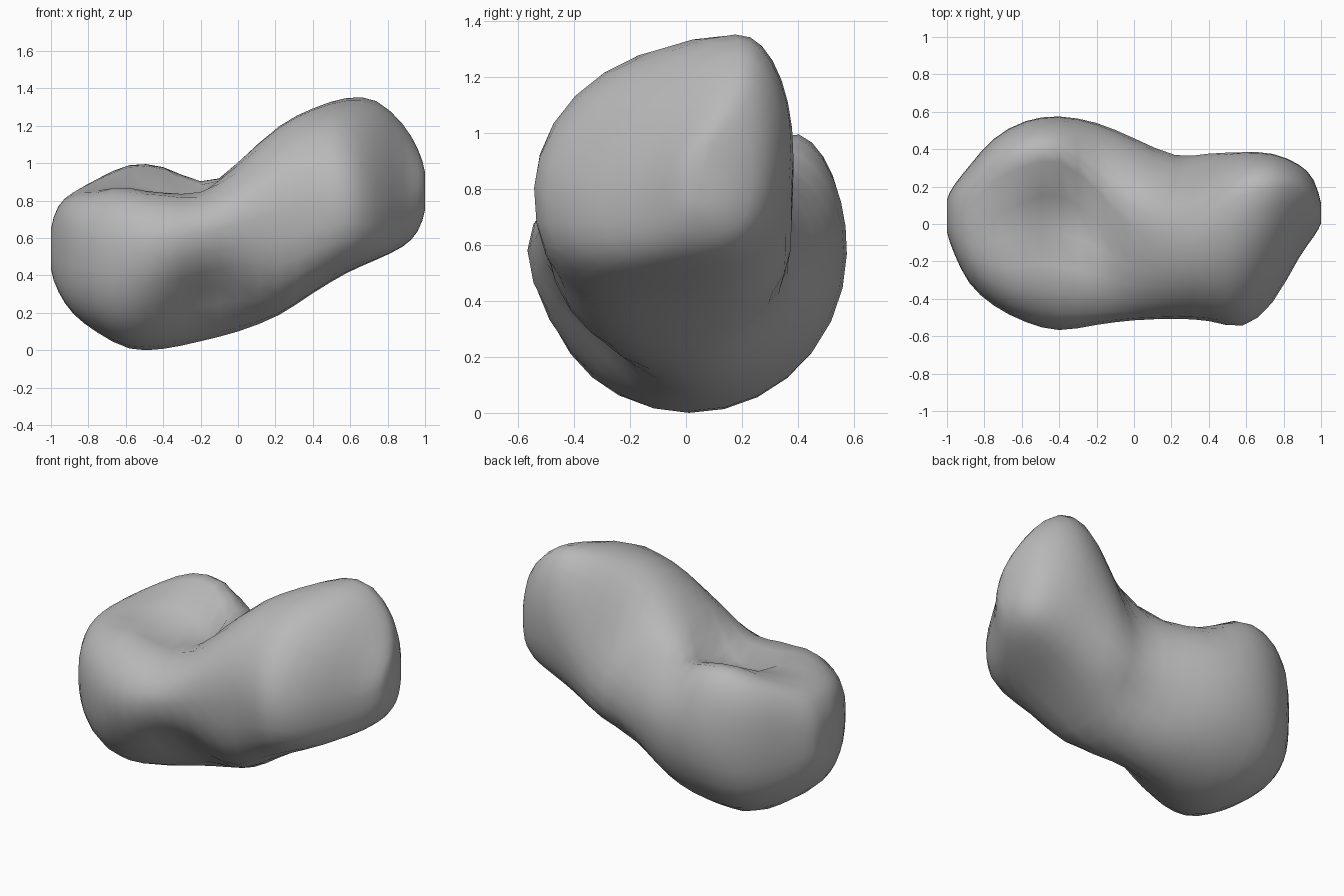
import bpy
import bmesh
from math import cos, sin, tau, exp
from mathutils import Vector

cube = bpy.data.objects.get("Cube")
if cube:
    bpy.data.objects.remove(cube, do_unlink=True)

SIDES = 28
STEPS = 2

# Stations along the body:
# x, front y, back y, bottom z, top z, y of top, y of bottom, z of front, z of back
STATIONS = [
    (-1.0, -.05, .14, .42, .66, .04, .03, .55, .55),
    (-.96, -.16, .21, .31, .78, .05, .02, .55, .55),
    (-.88, -.32, .31, .19, .86, .10, .0, .56, .55),
    (-.75, -.44, .46, .09, .93, .25, .0, .56, .56),
    (-.58, -.53, .555, .0, 1.01, .33, .0, .57, .57),
    (-.40, -.58, .58, .0, 1.0, .36, .02, .58, .57),
    (-.20, -.55, .545, .04, .93, .2, .02, .62, .57),
    (.0, -.52, .465, .09, 1.03, -.03, .0, .68, .58),
    (.22, -.51, .375, .18, 1.21, -.05, .0, .75, .6),
    (.40, -.52, .39, .30, 1.3, .04, .0, .8, .7),
    (.58, -.555, .39, .41, 1.355, .17, .0, .81, .87),
    (.74, -.43, .38, .48, 1.34, .19, .02, .76, .96),
    (.88, -.18, .32, .55, 1.21, .19, .06, .77, .9),
    (.96, -.07, .24, .63, 1.08, .14, .08, .82, .86),
    (1.0, .0, .11, .74, .96, .07, .05, .85, .85),
]

# Hollows: centre, radii, push
HOLLOWS = [
    ((-.43, .0, .95), (.3, .2, .4), (0, 0, -.19)),
    ((-.42, .08, .85), (.22, .13, .4), (0, 0, -.06)),
    ((-.17, -.42, .2), (.24, .25, .25), (0, .1, .08)),
    ((.24, .28, .95), (.25, .2, .3), (0, -.04, -.1)),
    ((.2, .3, .28), (.17, .17, .15), (0, -.03, .05)),
]


def clamp(t):
    return min(max(t, 0), 1)


def blend(a, b, c, d, t):
    """Smooth curve through b and c."""
    return b + .5 * t * (c - a + t * (2*a - 5*b + 4*c - d + t * (3*(b - c) + d - a)))


def squareness(x, c, h):
    """Boxier left end and underside, sloping front shoulder on the raised lobe."""
    power = 2 + .5 * clamp((-x - .5) / .2)
    if h < 0:
        power += clamp(x / .3) * (.8 if c < 0 else .5)
    elif c < 0:
        power -= .4 * clamp((x - .5) / .2)
    return power


def ring_points(s):
    """Lopsided oval that meets the four extremes of a station."""
    x, front, back, bottom, top, y_top, y_bot, z_front, z_back = s
    for i in range(SIDES):
        c, h = cos(tau * i / SIDES), sin(tau * i / SIDES)
        y_mid = y_top if h > 0 else y_bot
        z_mid = z_back if c > 0 else z_front
        power = 2 / squareness(x, c, h)
        y = y_mid + abs(c) ** power * ((back if c > 0 else front) - y_mid)
        z = z_mid + abs(h) ** power * ((top if h > 0 else bottom) - z_mid)
        yield Vector((x, y, z))


def dented(p):
    out = p.copy()
    for centre, radii, push in HOLLOWS:
        d = sum(((p[k] - centre[k]) / radii[k]) ** 2 for k in range(3))
        out += Vector(push) * exp(-d)
    return out


# Fill in stations
last = len(STATIONS) - 1
stations = []
for i in range(last):
    near = [STATIONS[min(max(i + k, 0), last)] for k in (-1, 0, 1, 2)]
    for n in range(STEPS):
        stations.append([blend(*v, n / STEPS) for v in zip(*near)])
stations.append(STATIONS[-1])

# Skin the body
bm = bmesh.new()
rings = [[bm.verts.new(dented(p)) for p in ring_points(s)] for s in stations]
for a, b in zip(rings, rings[1:]):
    for i in range(SIDES):
        j = (i + 1) % SIDES
        bm.faces.new((a[i], a[j], b[j], b[i]))
for ring in (rings[0], rings[-1]):
    cap = bm.faces.new(ring)
    bmesh.ops.poke(bm, faces=[cap])

# Soften the lopsided seams
for _ in range(2):
    bmesh.ops.smooth_vert(bm, verts=bm.verts, factor=.3,
                          use_axis_x=False, use_axis_y=True, use_axis_z=True)
bmesh.ops.recalc_face_normals(bm, faces=bm.faces)

# Rest on the ground
ground = min(v.co.z for v in bm.verts)
bmesh.ops.translate(bm, verts=bm.verts, vec=(0, 0, -ground))

mesh = bpy.data.meshes.new("rock_body")
bm.to_mesh(mesh)
bm.free()
rock = bpy.data.objects.new("rock_body", mesh)
bpy.context.collection.objects.link(rock)

# Stone colour
stone = bpy.data.materials.new("grey_stone")
stone.use_nodes = True
colour = (.48, .48, .48, 1)
stone.diffuse_color = colour
stone.node_tree.nodes["Principled BSDF"].inputs["Base Color"].default_value = colour
mesh.materials.append(stone)

bpy.context.view_layer.objects.active = rock
rock.select_set(True)
bpy.ops.object.shade_smooth_by_angle(angle=1.0)
